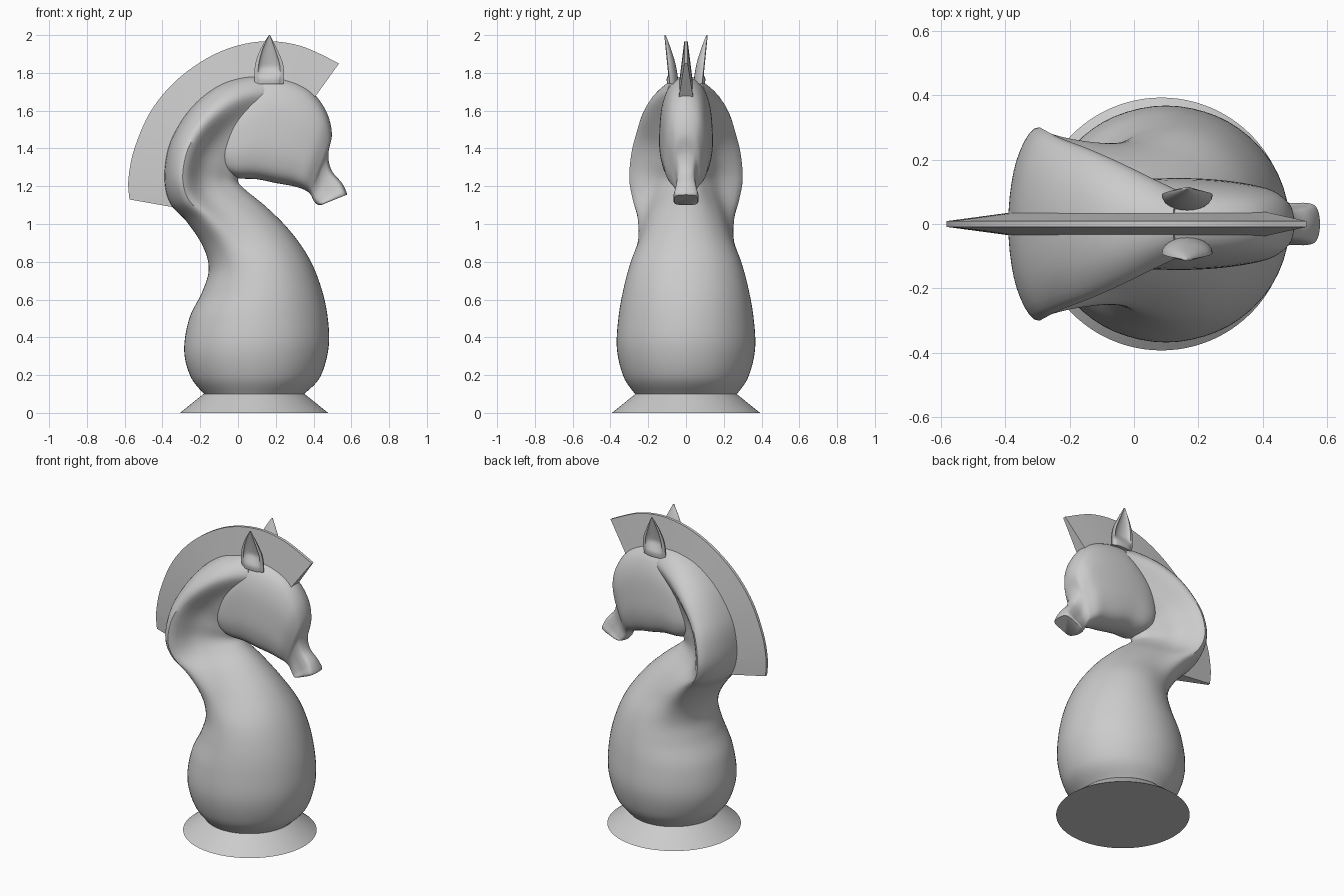
import bpy, bmesh, math
from mathutils import Vector

if "Cube" in bpy.data.objects:
    bpy.data.objects.remove(bpy.data.objects["Cube"])

ROUND = (.5, .866, 1, .866, .5)
HOOD = (.66, 1, .6, .38, .2)
CHEEK = (.55, .88, 1, .98, .7)
BOX = (.8, 1, 1, 1, .8)


def spline(pts, n, cyclic=False):
    """Catmull-Rom refinement of a list of points."""
    out, c = [], len(pts)
    get = (lambda i: pts[i % c]) if cyclic else (lambda i: pts[max(0, min(c - 1, i))])
    for i in range(c if cyclic else c - 1):
        a, b, d, e = (get(i + k) for k in (-1, 0, 1, 2))
        for s in range(n):
            t = s / n
            out.append(.5 * (2 * b + (d - a) * t + (2 * a - 5 * b + 4 * d - e) * t ** 2
                             + (3 * b - a - 3 * d + e) * t ** 3))
    return out if cyclic else out + [pts[-1].copy()]


def loft(name, rings, angle=40):
    """Skin closed rings and cap both ends."""
    bm = bmesh.new()
    vs = [[bm.verts.new(p) for p in r] for r in rings]
    n = len(rings[0])
    for a, b in zip(vs, vs[1:]):
        for i in range(n):
            j = (i + 1) % n
            bm.faces.new((a[i], a[j], b[j], b[i]))
    bm.faces.new(vs[0][::-1])
    bm.faces.new(vs[-1])
    bmesh.ops.recalc_face_normals(bm, faces=bm.faces)
    me = bpy.data.meshes.new(name)
    bm.to_mesh(me)
    bm.free()
    ob = bpy.data.objects.new(name, me)
    bpy.context.collection.objects.link(ob)
    bpy.ops.object.select_all(action='DESELECT')
    ob.select_set(True)
    bpy.context.view_layer.objects.active = ob
    bpy.ops.object.shade_smooth_by_angle(angle=math.radians(angle))
    return ob


def section(bx, bz, fx, fz, w, k, s0, s1):
    """Symmetric ring from a back point to a front point; k blends two width shapes."""
    B, F = Vector((bx, 0, bz)), Vector((fx, 0, fz))
    half = []
    for i in range(5):
        t = (1 - math.cos(math.radians(30 * (i + 1)))) / 2
        y = w * (s0[i] * (1 - k) + s1[i] * k)
        half.append(B.lerp(F, t) + Vector((0, y, 0)))
    mirror = [Vector((p.x, -p.y, p.z)) for p in reversed(half)]
    return [B] + half + [F] + mirror


def organic(name, table, s0, s1):
    rings = [section(*row, s0, s1) for row in table]
    columns = [spline(list(col), 7) for col in zip(*rings)]
    return loft(name, [spline(list(r), 5, True) for r in zip(*columns)])


# Base: flared disc
loft("base", [[Vector((.085 + r * math.cos(a * math.pi / 48), r * math.sin(a * math.pi / 48), z))
               for a in range(96)] for r, z in ((.392, 0), (.268, .1))], 20)

# Body and neck: back x,z, front x,z, half width, hood amount
organic("body_and_neck", [
    (-.18, .10, .35, .10, .27, 0),
    (-.25, .19, .435, .19, .33, 0),
    (-.285, .33, .48, .35, .366, 0),
    (-.258, .50, .473, .52, .357, 0),
    (-.19, .64, .435, .68, .33, 0),
    (-.155, .76, .37, .83, .30, .05),
    (-.185, .88, .27, .97, .272, .25),
    (-.27, 1.01, .15, 1.09, .272, .55),
    (-.36, 1.11, .04, 1.18, .287, .85),
    (-.39, 1.24, .00, 1.225, .30, 1),
    (-.37, 1.40, .01, 1.27, .29, 1),
    (-.31, 1.53, .03, 1.30, .265, 1),
    (-.22, 1.645, .08, 1.33, .235, 1),
    (-.10, 1.735, .13, 1.36, .19, 1),
    (.02, 1.776, .18, 1.40, .14, 1),
    (.12, 1.785, .22, 1.42, .10, 1)], ROUND, HOOD)

# Head: brow x,z, jaw x,z, half width, muzzle amount
organic("head", [
    (-.11, 1.47, -.11, 1.37, .05, 0),
    (-.075, 1.57, -.08, 1.29, .105, 0),
    (.00, 1.68, -.01, 1.245, .132, 0),
    (.12, 1.77, .10, 1.237, .14, 0),
    (.25, 1.768, .20, 1.217, .138, 0),
    (.38, 1.71, .28, 1.203, .128, 0),
    (.465, 1.60, .335, 1.188, .112, .2),
    (.497, 1.48, .37, 1.17, .082, .3),
    (.478, 1.37, .388, 1.15, .06, .5),
    (.495, 1.285, .398, 1.127, .05, .8),
    (.548, 1.22, .415, 1.106, .056, 1),
    (.572, 1.175, .43, 1.10, .065, 1),
    (.577, 1.155, .44, 1.10, .06, 1)], CHEEK, BOX)

# Mane: fin, thick at the neck and thin at the rim
rim = [(-.575, 1.13), (-.58, 1.24), (-.548, 1.40), (-.46, 1.60), (-.31, 1.775), (-.10, 1.91),
       (.12, 1.966), (.33, 1.943), (.535, 1.85)]
root = [(-.32, 1.085), (-.35, 1.20), (-.335, 1.36), (-.28, 1.50), (-.19, 1.61), (-.06, 1.69),
        (.10, 1.72), (.25, 1.71), (.395, 1.655)]
vec = lambda pts: spline([Vector((x, 0, z)) for x, z in pts], 8)
mane = []
for r, b in zip(vec(rim), vec(root)):
    y0, y1 = Vector((0, .04, 0)), Vector((0, .009, 0))
    mane.append([b - y0, r - y1, r + y1, b + y0])
loft("mane", mane, 30)

# Ears: hollow leaves opening outward; z, centre x, half width, rim y, depth
levels = [(1.74, .165, .075, .085, .045), (1.79, .165, .079, .09, .045), (1.85, .165, .073, .096, .04),
          (1.91, .163, .051, .102, .028), (1.96, .164, .026, .107, .015), (2.0, .167, .003, .111, .003)]
levels = spline([Vector(l) for l in levels], 5)
for side, label in ((-1, "near"), (1, "far")):
    rings = []
    for z, cx, h, y, d in levels:
        arc = [math.pi * i / 12 for i in range(13)]
        hollow = min(1, max(0, (z - 1.77) / .06))
        back = [(cx - h * math.cos(a), y - d * math.sin(a)) for a in arc]
        front = [(cx + .75 * h * math.cos(a),
                  y + d * math.sin(a) * (.25 - .8 * hollow) + .004) for a in arc]
        rings.append([Vector((px, side * py, z)) for px, py in back + front])
    loft("ear_" + label, rings, 50)
